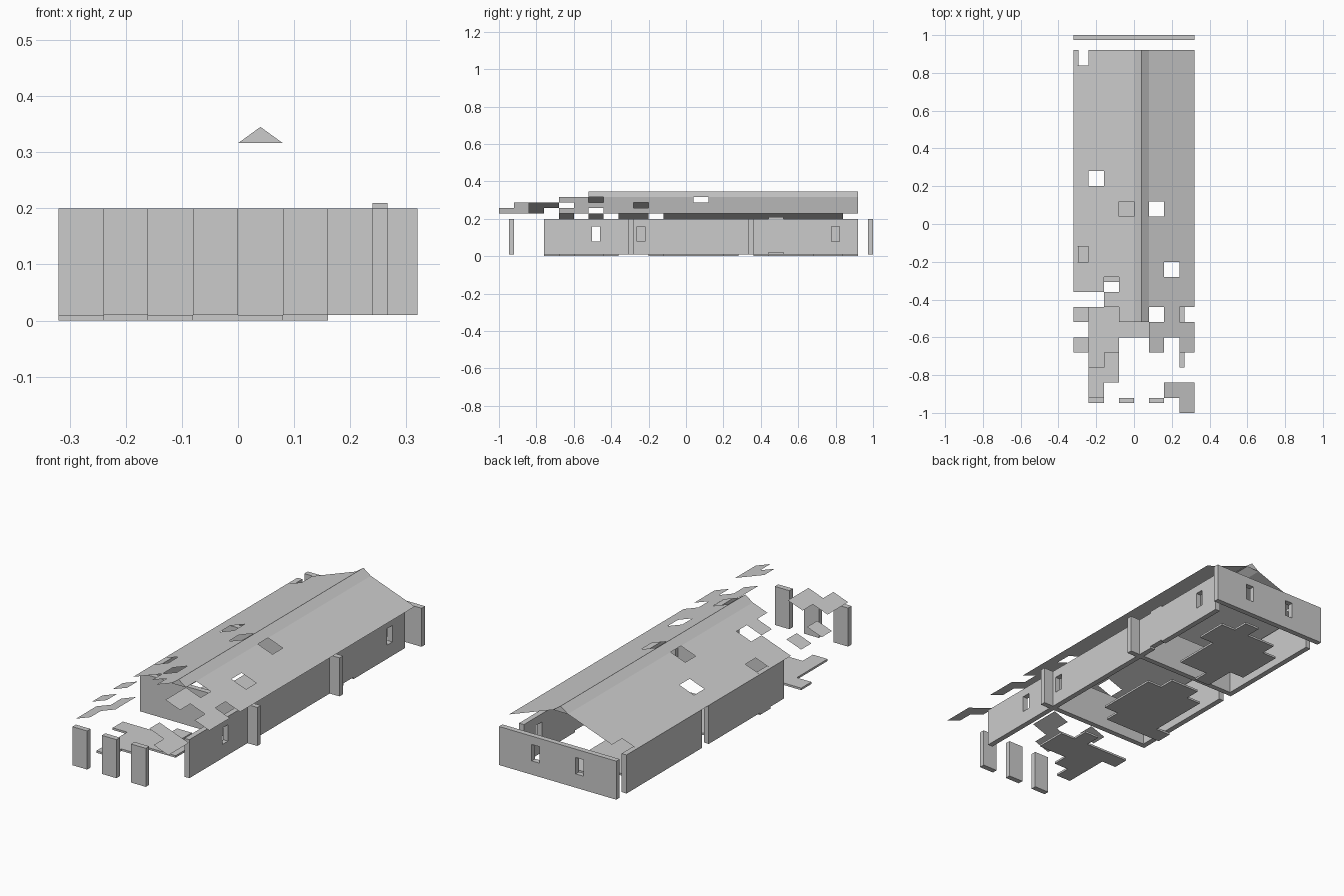
import bpy, bmesh

if "Cube" in bpy.data.objects:
    bpy.data.objects.remove(bpy.data.objects["Cube"])

C = 0.08            # grid cell
T = 0.0267          # wall thickness
Z0, Z1 = 0.01, 0.2  # wall bottom and top


def X(c):
    return -0.32 + C * c


def Y(r):
    return 0.92 - C * r


def sheet(name, quads, thick=0.0):
    """Weld polygons into one sheet, optionally thickened about its middle."""
    bm = bmesh.new()
    for q in quads:
        bm.faces.new([bm.verts.new(p) for p in q])
    bmesh.ops.remove_doubles(bm, verts=bm.verts, dist=1e-5)
    bmesh.ops.recalc_face_normals(bm, faces=bm.faces)
    me = bpy.data.meshes.new(name)
    bm.to_mesh(me)
    bm.free()
    ob = bpy.data.objects.new(name, me)
    bpy.context.collection.objects.link(ob)
    if thick:
        m = ob.modifiers.new("thickness", 'SOLIDIFY')
        m.thickness, m.offset = thick, 0
    return ob


def wall(name, axis, pos, a, b, windows=(), lift=0.0):
    """Wall along an axis from a to b; window centres leave square holes."""
    s = sorted([a, b] + [w + d for w in windows for d in (-0.0213, 0.0213)])
    z = [Z0, 0.078, 0.159, Z1] if windows else [Z0, Z1]
    mid = pos + T / 2

    def pt(u, h):
        return (u, mid, h + lift) if axis == 'x' else (mid, u, h + lift)
    quads = []
    for i in range(len(s) - 1):
        for j in range(len(z) - 1):
            if i % 2 and j == 1:
                continue
            quads.append([pt(s[i], z[j]), pt(s[i + 1], z[j]),
                          pt(s[i + 1], z[j + 1]), pt(s[i], z[j + 1])])
    return sheet(name, quads, T)


# Long side walls
wall("left_wall_back", 'y', X(0), Y(7), Y(0))
wall("left_wall_middle", 'y', X(0), Y(15), Y(8))
wall("right_wall_back", 'y', X(7), Y(5), Y(0), [0.80])
wall("right_wall_raised_panel", 'y', X(7), Y(6), Y(5), lift=0.0095)
wall("right_wall_front", 'y', X(7), Y(21), Y(6), [-0.48, -0.24])

# Cross walls and the surviving front wall panels
wall("back_wall", 'x', Y(-1) - T, X(0), X(8), [-0.12, 0.12])
wall("back_partition", 'x', Y(7) - T, X(0), X(8))
wall("front_partition", 'x', Y(15) - T, X(0), X(8))
for c in (1, 3, 5):
    wall("front_wall_panel", 'x', Y(23) - T, X(c), X(c + 1))

# Broken floors: first row, then cells per row
floors = {
    "back_floor": (0, ["....#...", "..####..", ".#####..", ".####...",
                       ".####...", "..###...", "..#....."]),
    "middle_floor": (8, ["..##....", ".####...", ".####...", ".####...",
                         ".####...", "####...."]),
    "front_floor": (16, ["...#....", "#####...", ".####...", ".##.....",
                         ".#......"]),
}
for name, (r0, rows) in floors.items():
    sheet(name, [[(X(c), Y(r), .005), (X(c + 1), Y(r), .005),
                  (X(c + 1), Y(r + 1), .005), (X(c), Y(r + 1), .005)]
                 for r, row in enumerate(rows, r0)
                 for c, ch in enumerate(row) if ch == '#'], 0.01)

# Thin roof with missing tiles; column 4 is the steeper ridge cap
FULL = "########"
roof = [".#######"] + [FULL] * 7 + [
    "#.######", FULL, "###.#.##", FULL, FULL, ".#######", "######.#",
    "##.#####", "..######", "#..##.#.", ".....###", "#....#.#",
    "..#.....", ".##.....", ".#....##", ".......#"]
S = 0.029


def tile(x0, z0, x1, z1, r):
    return [(x0, Y(r), z0), (x1, Y(r), z1), (x1, Y(r + 1), z1), (x0, Y(r + 1), z0)]


left, right = [], []
for r, row in enumerate(roof):
    for c, ch in enumerate(row):
        if ch != '#':
            continue
        if c < 4:
            left.append(tile(X(c), Z1 + S * c, X(c + 1), Z1 + S * (c + 1), r))
        elif c == 4:
            left.append(tile(0, Z1 + 4 * S, 0.04, Z1 + 5 * S, r))
            right.append(tile(0.04, Z1 + 5 * S, C, Z1 + 4 * S, r))
        else:
            right.append(tile(X(c), Z1 + S * (9 - c), X(c + 1), Z1 + S * (8 - c), r))
sheet("left_roof", left)
sheet("right_roof", right)

# Small gables closing the ridge cap
for y in (Y(0), Y(18)):
    sheet("ridge_gable", [[(0, y, Z1 + 4 * S), (C, y, Z1 + 4 * S), (0.04, y, Z1 + 5 * S)]])
